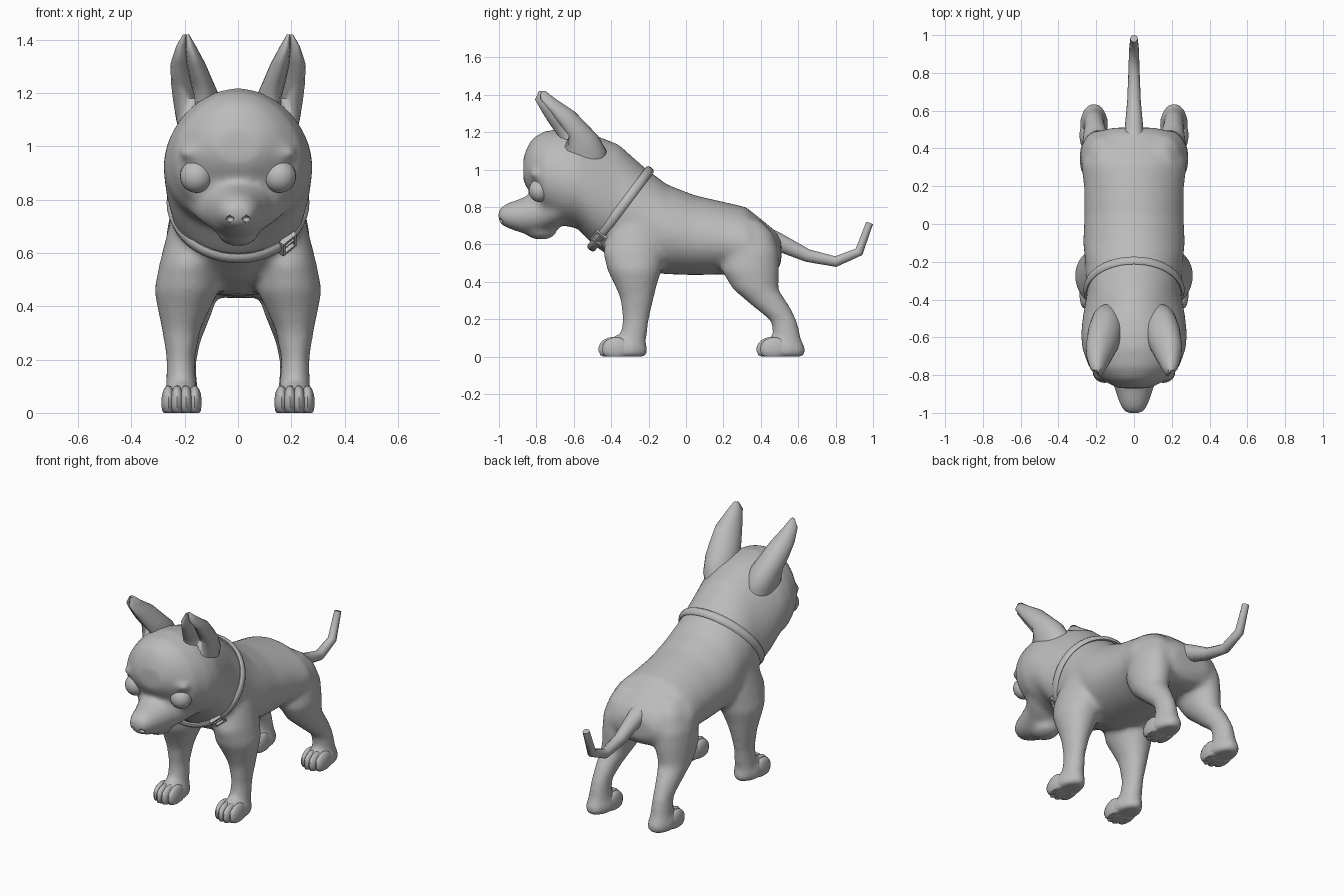
import bpy, bmesh
from math import sin, cos, pi, radians
from mathutils import Vector, Matrix

if "Cube" in bpy.data.objects:
    bpy.data.objects.remove(bpy.data.objects["Cube"], do_unlink=True)

grey = bpy.data.materials.new("plain_grey")
grey.use_nodes = True
grey.diffuse_color = (0.5, 0.5, 0.5, 1)
grey.node_tree.nodes["Principled BSDF"].inputs["Base Color"].default_value = (0.5, 0.5, 0.5, 1)


def finish(name, bm, sharp=50):
    """Turn a bmesh into a smooth shaded object with the grey material."""
    bmesh.ops.recalc_face_normals(bm, faces=bm.faces)
    mesh = bpy.data.meshes.new(name)
    bm.to_mesh(mesh)
    bm.free()
    mesh.materials.append(grey)
    for p in mesh.polygons:
        p.use_smooth = True
    mesh.set_sharp_from_angle(angle=radians(sharp))
    ob = bpy.data.objects.new(name, mesh)
    bpy.context.collection.objects.link(ob)
    return ob


def skin(bm, rings, closed=False):
    """Bridge equal rings of points; cap both ends unless closed."""
    loops = [[bm.verts.new(p) for p in ring] for ring in rings]
    n = len(loops[0])
    pairs = list(zip(loops, loops[1:]))
    if closed:
        pairs.append((loops[-1], loops[0]))
    else:
        bm.faces.new(loops[0])
        bm.faces.new(loops[-1])
    for a, b in pairs:
        for i in range(n):
            j = (i + 1) % n
            bm.faces.new((a[i], a[j], b[j], b[i]))


def angles(n):
    return [2 * pi * i / n for i in range(n)]


def loft_y(bm, sections, pear=0.0):
    """Sections along y: (y, bottom, top, half width); pear widens the lower half."""
    skin(bm, [[(w * cos(a) * (1 - pear * sin(a)), y, (lo + hi) / 2 + (hi - lo) / 2 * sin(a))
               for a in angles(32)] for y, lo, hi, w in sections])


def loft_z(bm, side, sections, hollow=0.0):
    """Sections along z: (z, x, y, rx, ry), with an optional groove facing forward and out."""
    rings = []
    for k, (z, x, y, rx, ry) in enumerate(sections):
        depth = hollow if k > 1 else 0
        ring = []
        for a in angles(28):
            f = 1 - depth * max(0, cos(a + radians(65))) ** 6
            ring.append((side * (x + f * rx * cos(a)), y + f * ry * sin(a), z))
        rings.append(ring)
    skin(bm, rings)


def ball(bm, centre, size, segs=20):
    """Ellipsoid flattened where it meets the floor."""
    m = Matrix.Translation(centre) @ Matrix.Diagonal((*size, 1))
    made = bmesh.ops.create_uvsphere(bm, u_segments=segs, v_segments=segs // 2 + 2, radius=1, matrix=m)
    for v in made["verts"]:
        v.co.z = max(v.co.z, 0)


# Trunk, neck and skull in one sweep from forehead to rump
bm = bmesh.new()
loft_y(bm, [
    (-.87, .94, 1.06, .08), (-.85, .9, 1.12, .125), (-.82, .86, 1.168, .17),
    (-.76, .755, 1.205, .237), (-.66, .7, 1.22, .274), (-.58, .685, 1.21, .28),
    (-.5, .6, 1.19, .272), (-.36, .5, 1.135, .247), (-.22, .45, 1.01, .257),
    (-.1, .44, .92, .268), (.05, .435, .862, .262), (.2, .44, .828, .264),
    (.32, .43, .8, .28), (.42, .43, .72, .255), (.48, .45, .67, .21), (.51, .5, .62, .12)], pear=.1)

# Muzzle widening into the cheeks, and chin
loft_y(bm, [
    (-.62, .72, .93, .22), (-.7, .68, .915, .19), (-.79, .655, .885, .132), (-.88, .66, .847, .1),
    (-.95, .685, .823, .078), (-.99, .705, .8, .057), (-1.005, .73, .78, .03)])
ball(bm, (0, -.775, .665), (.074, .085, .04))

front_leg = [(.78, .15, -.22, .06, .1), (.7, .17, -.26, .09, .14), (.56, .185, -.28, .11, .165),
             (.46, .193, -.275, .122, .145), (.38, .205, -.268, .095, .112), (.31, .213, -.262, .072, .09),
             (.2, .215, -.268, .053, .071), (.07, .212, -.285, .06, .07)]
hind_leg = [(.73, .13, .32, .07, .08), (.66, .155, .345, .09, .12), (.56, .175, .35, .107, .145),
            (.46, .18, .345, .11, .155), (.36, .193, .372, .09, .122), (.27, .205, .455, .066, .1),
            (.19, .21, .525, .054, .07), (.08, .212, .545, .06, .075)]
paws = {"front": -.325, "hind": .52}

for s in (-1, 1):
    loft_z(bm, s, front_leg)
    loft_z(bm, s, hind_leg)
    for y in paws.values():
        ball(bm, (s * .212, y, .03), (.077, .122, .092))
    # Brow
    ball(bm, (s * .14, -.8, .975), (.085, .04, .03))
body = finish("body", bm, 180)

# Nostril cutters
bm = bmesh.new()
for s in (-1, 1):
    ball(bm, (s * .03, -.985, .728), (.015, .025, .012), 12)
cutter = finish("nostril_cutter", bm)
cutter.hide_render = True

# Fuse the body parts into one soft skin
bpy.context.view_layer.objects.active = body
mod = body.modifiers.new("Fuse", "REMESH")
mod.mode = "VOXEL"
mod.voxel_size = .014
mod.use_smooth_shade = True
mod = body.modifiers.new("Soften", "SMOOTH")
mod.factor = .5
mod.iterations = 16
mod = body.modifiers.new("Nostrils", "BOOLEAN")
mod.operation = "DIFFERENCE"
mod.object = cutter
for name in [m.name for m in body.modifiers]:
    bpy.ops.object.modifier_apply(modifier=name)
bpy.data.objects.remove(cutter, do_unlink=True)

# Ears, eyes and toes on both sides
ear = [(.98, .12, -.53, .08, .1), (1.1, .145, -.555, .087, .13), (1.18, .155, -.585, .09, .115),
       (1.24, .172, -.635, .08, .108), (1.31, .188, -.69, .066, .095),
       (1.375, .195, -.755, .038, .062), (1.42, .195, -.77, .012, .018)]
for s, side in ((-1, "right"), (1, "left")):
    bm = bmesh.new()
    loft_z(bm, s, ear, hollow=.85)
    finish(side + "_ear", bm, 60)

    bm = bmesh.new()
    ball(bm, (s * .156, -.783, .888), (.062, .058, .062), 24)
    finish(side + "_eye", bm)

    for end, y in paws.items():
        bm = bmesh.new()
        for k in (-1.5, -.5, .5, 1.5):
            back = .018 if abs(k) > 1 else 0
            ball(bm, (s * .212 + k * .033, y - .068 + back, .04), (.027, .075, .064), 14)
        finish(f"{side}_{end}_toes", bm)

# Tail, a tapered tube with kinks
curve = bpy.data.curves.new("tail", "CURVE")
curve.dimensions = "3D"
curve.bevel_depth = 1
curve.bevel_resolution = 3
curve.use_fill_caps = True
path = [(.4, .64, .07), (.5, .61, .05), (.65, .54, .036), (.8, .508, .03), (.925, .56, .026), (.982, .715, .02)]
spline = curve.splines.new("POLY")
spline.points.add(len(path) - 1)
for pt, (y, z, r) in zip(spline.points, path):
    pt.co = (0, y, z, 1)
    pt.radius = r
curve.materials.append(grey)
bpy.context.collection.objects.link(bpy.data.objects.new("tail", curve))

# Collar, a rounded band around the tilted neck
middle = Vector((0, -.35, .79))
up = Vector((0, .6, .8))
axis = Vector((0, -.8, .6))
wide, tall = .254, .262


def collar_point(a):
    out = (Vector((cos(a) / wide, 0, 0)) + up * (sin(a) / tall)).normalized()
    return middle + Vector((wide * cos(a), 0, 0)) + up * (tall * sin(a)), out


bm = bmesh.new()
band = []
for a in angles(48):
    p, out = collar_point(a)
    band.append([p + out * (.014 * cos(b)) + axis * (.025 * sin(b)) for b in angles(8)])
skin(bm, band, closed=True)
finish("collar", bm, 60)

# Buckle, a square frame with a prong
p, out = collar_point(radians(-45))
along = axis.cross(out)
frame = Matrix((along, axis, out)).transposed().to_4x4()
frame.translation = p + out * .012
bm = bmesh.new()
skin(bm, [[frame @ Vector((r * x, r * y, h)) for x, y in ((-1, -1), (1, -1), (1, 1), (-1, 1))]
          for r, h in ((.036, -.012), (.036, .01), (.025, .01), (.025, -.012))], closed=True)
bmesh.ops.create_cube(bm, size=1, matrix=frame @ Matrix.Diagonal((.06, .009, .014, 1)))
finish("buckle", bm, 30)
